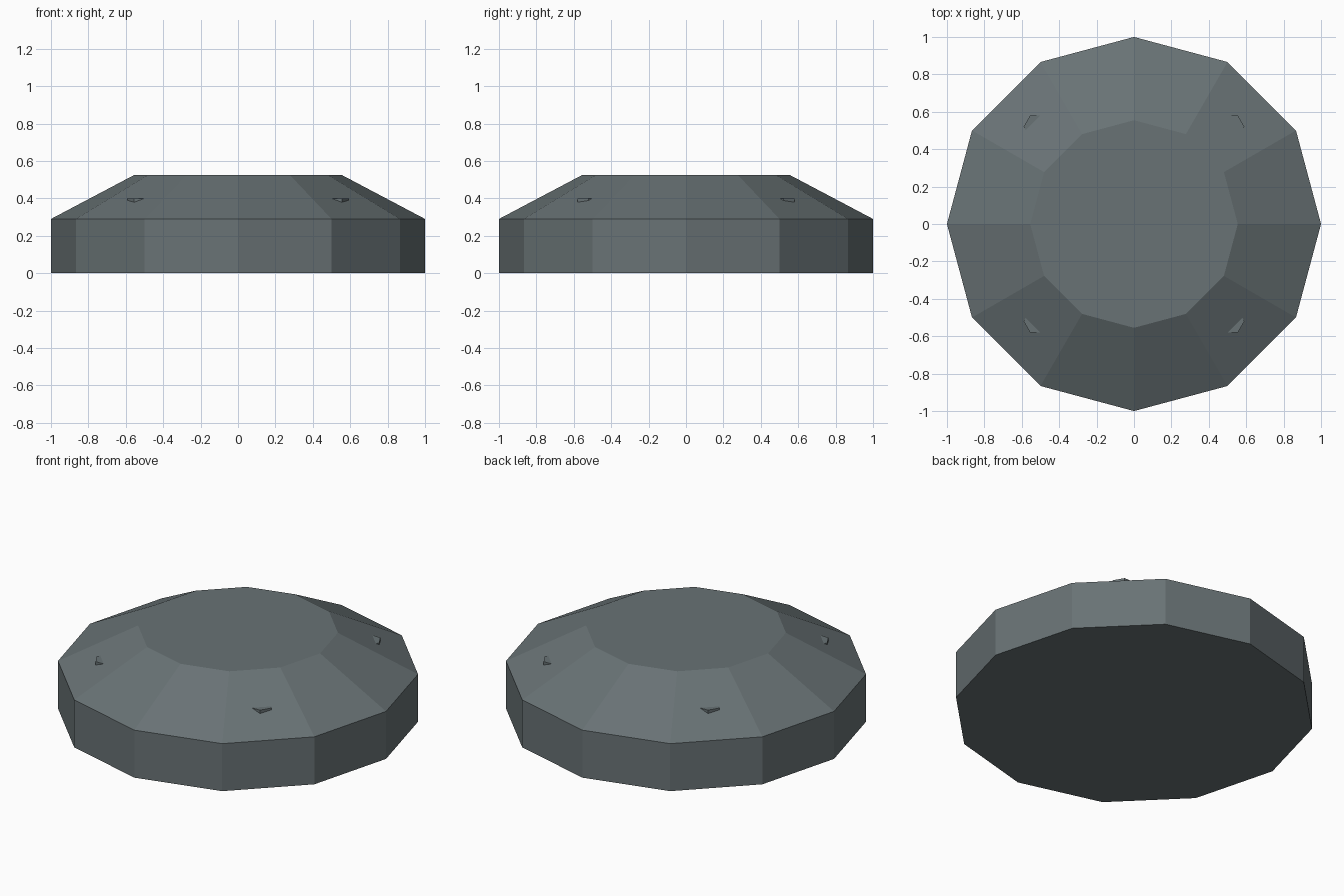
import bpy, math

if "Cube" in bpy.data.objects:
    bpy.data.objects.remove(bpy.data.objects["Cube"])

metal = bpy.data.materials.new("dark grey metal")
metal.diffuse_color = (0.14, 0.17, 0.178, 1)
metal.use_nodes = True
metal.node_tree.nodes["Principled BSDF"].inputs["Base Color"].default_value = metal.diffuse_color


def frustum(name, sides, r1, r2, z1, z2, x=0, y=0, turn=0.0):
    """Flat-sided prism or cone with a corner on the +x axis."""
    bpy.ops.mesh.primitive_cone_add(vertices=sides, radius1=r1, radius2=r2,
                                    depth=z2 - z1, location=(x, y, (z1 + z2) / 2),
                                    rotation=(0, 0, turn))
    ob = bpy.context.object
    ob.name = name
    ob.data.materials.append(metal)
    return ob


# Twelve-sided base drum
base = frustum("base_drum", 12, 1.0, 1.0, 0.0, 0.29)
# Sloped cover with flat top
cover = frustum("sloped_cover", 12, 1.0, 0.555, 0.29, 0.525)

# Drop the hidden faces where drum and cover meet
for ob, z_sign in ((base, 1), (cover, -1)):
    import bmesh
    bm = bmesh.new()
    bm.from_mesh(ob.data)
    inner = [f for f in bm.faces if f.normal.z * z_sign > 0.9]
    bmesh.ops.delete(bm, geom=inner, context='FACES_ONLY')
    bm.to_mesh(ob.data)
    bm.free()

# Four hexagonal bolts, mostly sunk into the slope
for sx, side in ((-1, "left"), (1, "right")):
    for sy, end in ((-1, "front"), (1, "back")):
        frustum(f"bolt_{end}_{side}", 6, 0.07, 0.07, 0.32, 0.40,
                0.52 * sx, 0.52 * sy, math.pi / 6)
